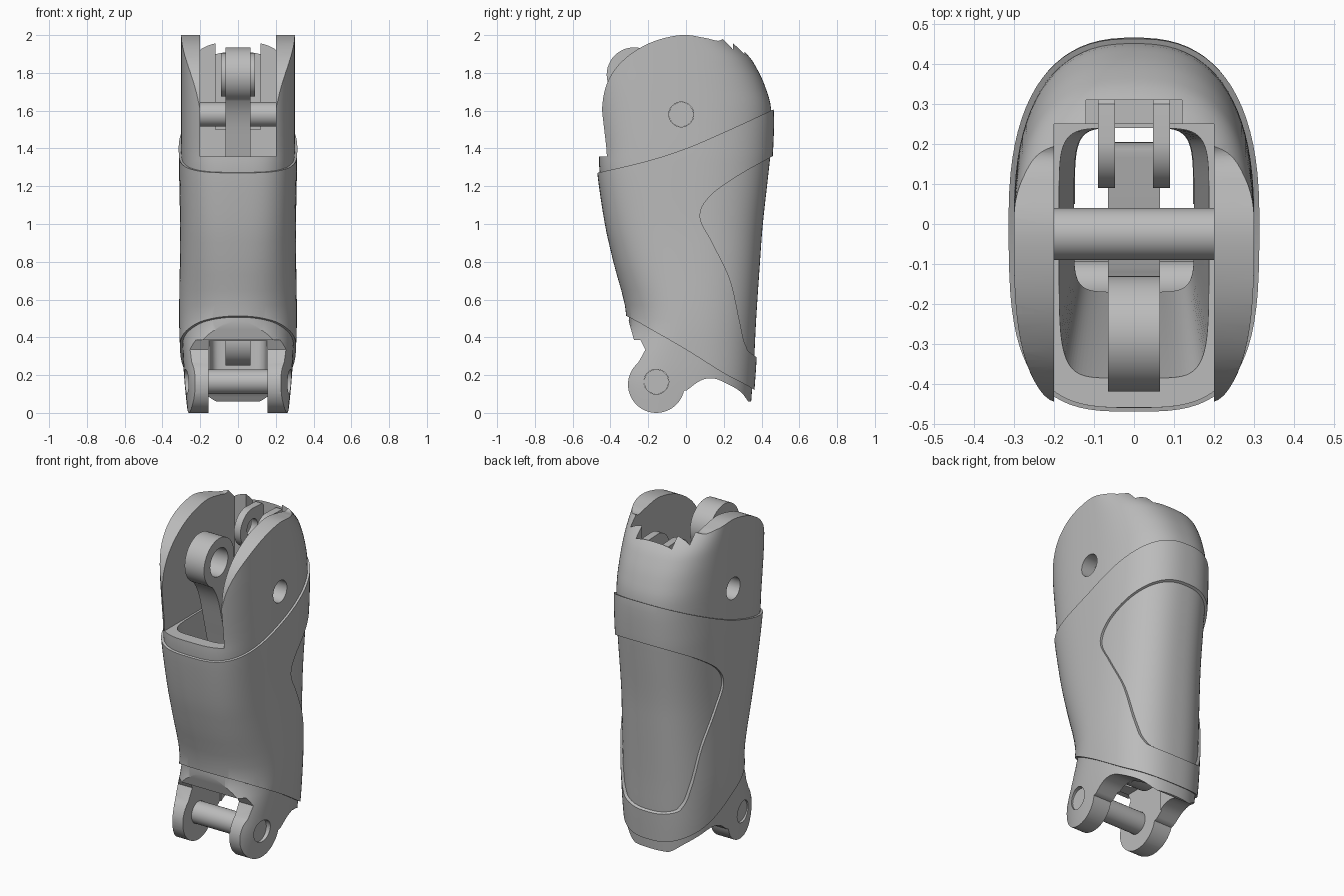
import bpy, bmesh
from math import sin, cos, radians, pi
from mathutils import Vector

cube = bpy.data.objects.get("Cube")
if cube:
    bpy.data.objects.remove(cube, do_unlink=True)

grey = bpy.data.materials.new("plain_grey")
grey.use_nodes = True
tone = (0.5, 0.5, 0.5, 1)
grey.diffuse_color = tone
grey.node_tree.nodes["Principled BSDF"].inputs["Base Color"].default_value = tone


def volume(mesh):
    bm = bmesh.new()
    bm.from_mesh(mesh)
    size = bm.calc_volume(signed=True)
    bm.free()
    return size


def make(name, rings):
    """Skin a stack of equal rings and cap both ends."""
    bm = bmesh.new()
    rows = [[bm.verts.new(p) for p in ring] for ring in rings]
    n = len(rows[0])
    for a, b in zip(rows, rows[1:]):
        for i in range(n):
            j = (i + 1) % n
            bm.faces.new((a[i], a[j], b[j], b[i]))
    bm.faces.new(rows[0][::-1])
    bm.faces.new(rows[-1])
    if bm.calc_volume(signed=True) < 0:
        bmesh.ops.reverse_faces(bm, faces=bm.faces)
    mesh = bpy.data.meshes.new(name)
    bm.to_mesh(mesh)
    bm.free()
    mesh.materials.append(grey)
    obj = bpy.data.objects.new(name, mesh)
    bpy.context.collection.objects.link(obj)
    return obj


def spline(points, steps=6):
    """Smooth curve through the points."""
    p = [Vector(q) for q in points]
    p = [p[0] * 2 - p[1]] + p + [p[-1] * 2 - p[-2]]
    out = []
    for a, b, c, d in zip(p, p[1:], p[2:], p[3:]):
        for k in range(steps):
            t = k / steps
            out.append((b * 2 + (c - a) * t + (a * 2 - b * 5 + c * 4 - d) * t ** 2
                        + (b * 3 - a - c * 3 + d) * t ** 3) / 2)
    return out + [p[-2]]


def arc(y, z, r, start=0, end=352.5, n=48):
    angles = [radians(start + (end - start) * i / (n - 1)) for i in range(n)]
    return [(y + r * cos(a), z + r * sin(a)) for a in angles]


def prism(name, outline, x0, x1):
    """Extrude a side outline (y, z) along x."""
    return make(name, [[(x, q[0], q[1]) for q in outline] for x in (x0, x1)])


def loft(name, levels, inset, back_power, n=80):
    """Stack squarish ovals; a level is z, front, back, half width, front power."""
    rings = []
    for z, front, back, wide, power in levels:
        ring = []
        for i in range(n):
            t = 2 * pi * (i + .5) / n
            c, s = cos(t), sin(t)
            e = 2 / (back_power if s > 0 else power)
            x = (wide - inset) * abs(c) ** e * (1 if c > 0 else -1)
            y = abs(s) ** e * ((back - inset) if s > 0 else -(front - inset))
            ring.append((x, y, z))
        rings.append(ring)
    return make(name, rings)


def box(x, y0, y1, z0, z1):
    return prism("cutter", [(y0, z0), (y1, z0), (y1, z1), (y0, z1)], -x, x)


def combine(obj, other, op="DIFFERENCE"):
    """Boolean with the first solver that gives a sound solid."""
    before = volume(obj.data)
    for solver in ("MANIFOLD", "EXACT", "FLOAT"):
        mod = obj.modifiers.new("cut", "BOOLEAN")
        mod.operation, mod.solver, mod.object = op, solver, other
        graph = bpy.context.evaluated_depsgraph_get()
        result = bpy.data.meshes.new_from_object(obj.evaluated_get(graph))
        obj.modifiers.clear()
        ratio = volume(result) / before
        if .04 < ratio < 3 and abs(ratio - 1) > 1e-4:
            obj.data = result
            break
    bpy.data.objects.remove(other, do_unlink=True)


# Body form shared by the inner shell and the sleeve
body = spline([
    (-.05, .42, .35, .275, 2.8), (.15, .42, .365, .295, 2.8), (.3, .38, .375, .305, 2.5),
    (.5, .315, .385, .312, 2.2), (.8, .385, .405, .308, 2.6), (1.0, .43, .42, .307, 2.9),
    (1.27, .47, .45, .312, 3.2), (1.4, .475, .462, .314, 3.3), (1.6, .5, .465, .314, 3.3),
    (1.72, .51, .435, .314, 3.3), (1.82, .51, .39, .314, 3.3), (1.9, .51, .335, .314, 3.3),
    (2.01, .51, .21, .314, 3.3)], 4)

# Inner shell: side outline with round head, front lip, bottom arch and lugs
head = spline([(-.425, 1.36), (-.435, 1.5), (-.445, 1.6), (-.42, 1.74), (-.34, 1.86),
               (-.2, 1.955), (-.03, 2.0), (.1, 1.985), (.17, 1.97), (.21, 1.99)])
arch = spline([(.33, .06), (.286, .114), (.206, .16), (.14, .183), (.075, .17), (.005, .12)])
lug = arc(-.157, .15, .15, -13, -230, 36)
neck = spline([(-.215, .335), (-.24, .385)])
outline = ([(-.7, 1.36)] + head + [(.7, 1.95), (.7, .06)] + arch + lug + neck
           + [(-.275, .385), (-.31, .51), (-.7, .6)])
shell = loft("inner_shell", body, .013, 2.5)
combine(shell, prism("cutter", outline, -.6, .6), "INTERSECT")

# Hollow inside, open head, back notch, fork gap and pin holes
cavity = [(1.42, .4, .24, .19, 6), (.4, .17, .24, .15, 6), (-.2, .17, .24, .145, 6)]
combine(shell, loft("cutter", cavity, 0, 6))
combine(shell, box(.2, -.8, .25, 1.357, 2.3))
combine(shell, box(.12, .1, .31, 1.5, 2.35))
combine(shell, box(.157, -.9, .05, -.3, .38))
for y, z in ((-.025, 1.58), (-.157, .165)):
    combine(shell, prism("cutter", arc(y, z, .066), -.6, .6))

# Outer sleeve with slanted rims and a back window
sleeve_top = spline([(-.7, 1.22), (-.45, 1.275), (-.2, 1.335), (0, 1.4),
                     (.2, 1.485), (.46, 1.605), (.7, 1.72)])
sleeve_bottom = spline([(.7, -.1), (.365, .12), (.2, .21), (0, .335),
                        (-.2, .45), (-.31, .51), (-.7, .7)])
window = spline([(.7, 1.49), (.455, 1.357), (.26, 1.246), (.12, 1.14), (.075, 1.035),
                 (.14, .9), (.233, .706), (.285, .48), (.315, .36), (.375, .294), (.7, .1)])
sleeve = loft("outer_sleeve", body, 0, 2.5)
combine(sleeve, prism("cutter", sleeve_top + sleeve_bottom, -.6, .6), "INTERSECT")
combine(sleeve, loft("cutter", body, .03, 2.5))
combine(sleeve, prism("cutter", window, -.65, .65))

# Hinge pins
upper_pin = prism("upper_pin", arc(-.025, 1.58, .065), -.215, .215)
lower_pin = prism("lower_pin", arc(-.157, .165, .065), -.255, .255)

# Long centre link with an eye at each end
stem_front = spline([(-.405, 1.74), (-.3, 1.6), (-.24, 1.4), (-.15, 1.0), (-.07, .4)])
stem_back = spline([(.2, .42), (0, 1.0), (-.1, 1.4), (-.125, 1.6), (-.14, 1.74)])
link = prism("centre_link", stem_front + stem_back, -.065, .065)
for y, z, r, hole in ((-.275, 1.79, .145, .085), (.065, .39, .14, .07)):
    combine(link, prism("eye", arc(y, z, r), -.065, .065), "UNION")
    combine(link, prism("cutter", arc(y, z, hole), -.2, .2))

# Pair of eyelets on the back wall
eyelets = []
for side, label in ((1, "left"), (-1, "right")):
    shape = arc(.205, 1.79, .115, 90, 270, 24) + [(.32, 1.675), (.32, 1.88), (.3, 1.9)]
    eyelet = prism(label + "_eyelet", shape, side * .047, side * .09)
    combine(eyelet, prism("cutter", arc(.205, 1.79, .05), -.2, .2))
    eyelets.append(eyelet)

# Smooth shading with crisp edges
for obj in [shell, sleeve, upper_pin, lower_pin, link] + eyelets:
    bpy.ops.object.select_all(action="DESELECT")
    obj.select_set(True)
    bpy.context.view_layer.objects.active = obj
    bpy.ops.object.shade_smooth_by_angle(angle=radians(30))
